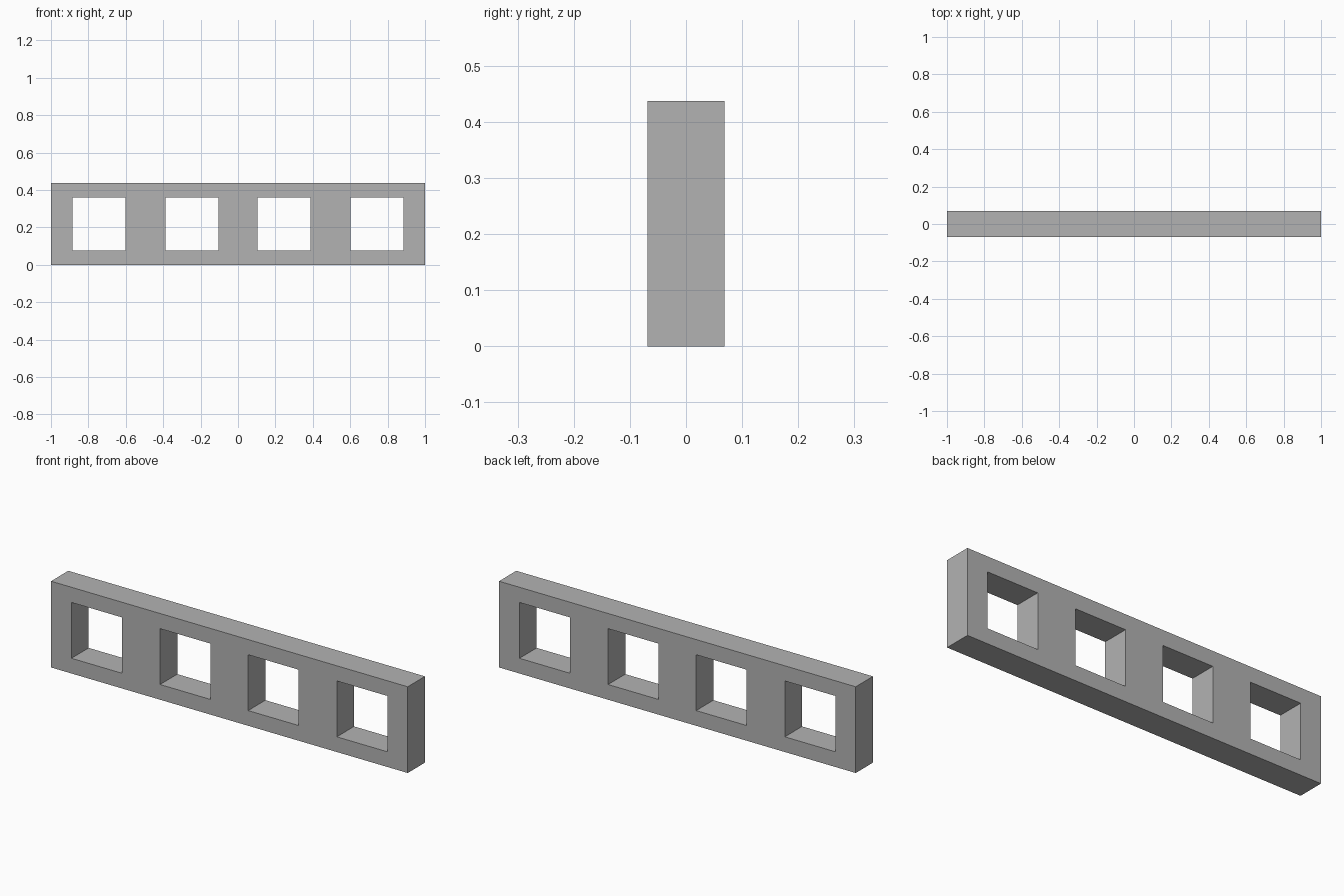
import bpy
import bmesh
from mathutils import Vector

cube = bpy.data.objects.get("Cube")
if cube:
    bpy.data.objects.remove(cube, do_unlink=True)

LENGTH, DEPTH, HEIGHT = 2.0, 0.138, 0.437
HOLE = 0.283
HOLE_CENTRES = [-0.744, -0.247, 0.247, 0.744]

# Plain grey material
grey = bpy.data.materials.new("plain_grey")
grey.use_nodes = True
colour = (0.45, 0.45, 0.45, 1.0)
grey.diffuse_color = colour
grey.node_tree.nodes["Principled BSDF"].inputs["Base Color"].default_value = colour

# Cell boundaries along the length and height
xs = [-LENGTH / 2]
for c in HOLE_CENTRES:
    xs += [c - HOLE / 2, c + HOLE / 2]
xs.append(LENGTH / 2)
zs = [0, (HEIGHT - HOLE) / 2, (HEIGHT + HOLE) / 2, HEIGHT]

# Front face with four square openings
bm = bmesh.new()
grid = [[bm.verts.new((x, -DEPTH / 2, z)) for z in zs] for x in xs]
for i in range(len(xs) - 1):
    for j in range(len(zs) - 1):
        if j == 1 and i % 2 == 1:
            continue
        bm.faces.new((grid[i][j], grid[i + 1][j], grid[i + 1][j + 1], grid[i][j + 1]))

# Thickness of the panel, keeping the front face
result = bmesh.ops.extrude_face_region(bm, geom=bm.faces[:], use_keep_orig=True)
moved = [v for v in result["geom"] if isinstance(v, bmesh.types.BMVert)]
bmesh.ops.translate(bm, verts=moved, vec=Vector((0, DEPTH, 0)))
bmesh.ops.recalc_face_normals(bm, faces=bm.faces[:])

mesh = bpy.data.meshes.new("four_hole_panel")
bm.to_mesh(mesh)
bm.free()
mesh.materials.append(grey)
panel = bpy.data.objects.new("four_hole_panel", mesh)
bpy.context.collection.objects.link(panel)
